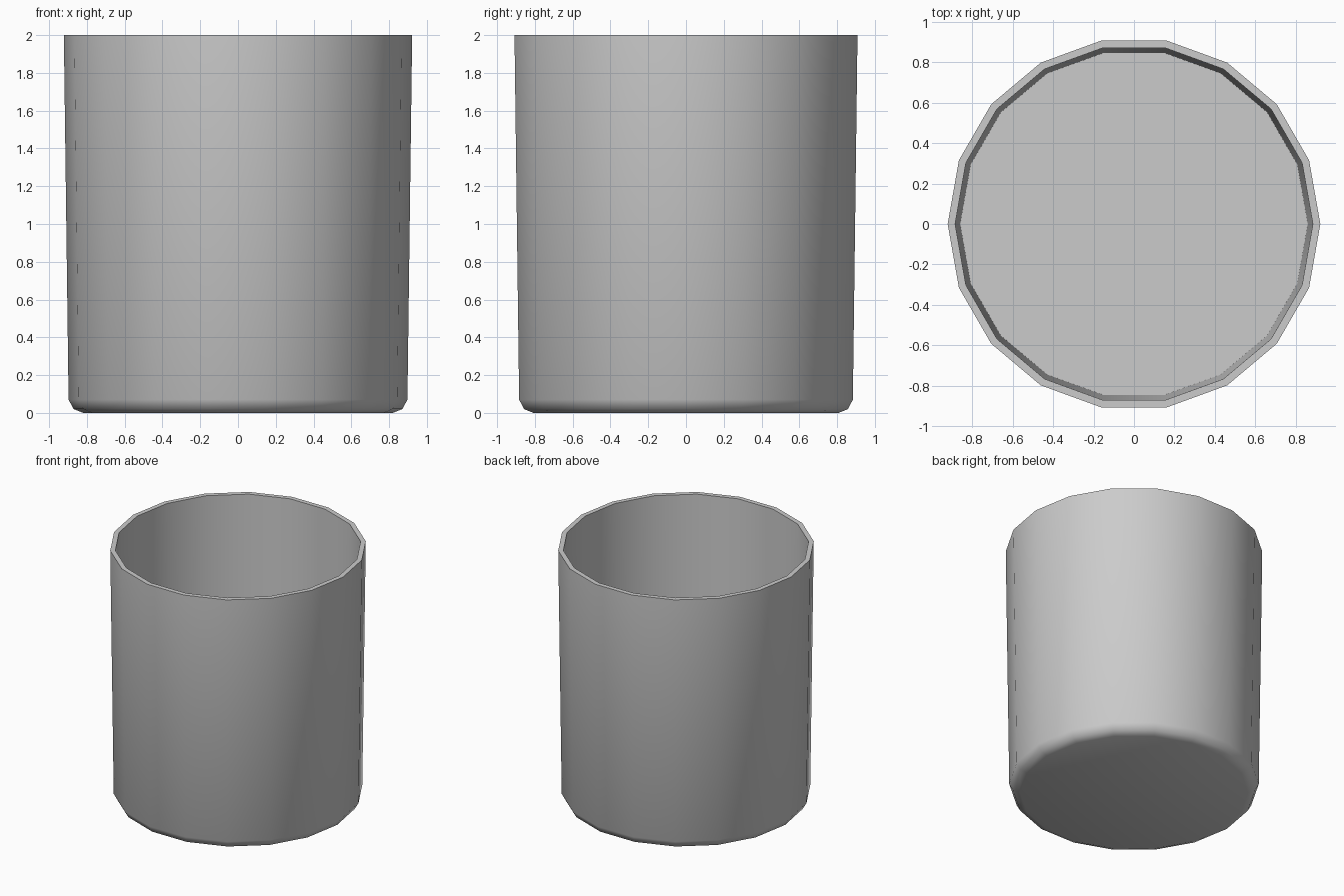
import bpy
import bmesh
import math

cube = bpy.data.objects.get("Cube")
if cube:
    bpy.data.objects.remove(cube, do_unlink=True)

SIDES = 18

# Single grey material
grey = bpy.data.materials.new("plain_grey")
grey.use_nodes = True
colour = (0.6, 0.6, 0.6, 1.0)
grey.diffuse_color = colour
grey.node_tree.nodes["Principled BSDF"].inputs["Base Color"].default_value = colour


def lathe(name, profile, material):
    """Spin (radius, height) points around z and cap both ends."""
    bm = bmesh.new()
    rings = []
    for r, z in profile:
        angles = [math.tau * i / SIDES for i in range(SIDES)]
        rings.append([bm.verts.new((r * math.cos(a), r * math.sin(a), z)) for a in angles])
    for low, high in zip(rings, rings[1:]):
        for i in range(SIDES):
            j = (i + 1) % SIDES
            bm.faces.new((low[i], low[j], high[j], high[i]))
    bm.faces.new(rings[0][::-1])
    bm.faces.new(rings[-1])
    mesh = bpy.data.meshes.new(name)
    bm.to_mesh(mesh)
    bm.free()
    mesh.materials.append(material)
    obj = bpy.data.objects.new(name, mesh)
    bpy.context.collection.objects.link(obj)
    return obj


# Open cup: underside, rounded foot, tapered wall, rim, inner wall, floor
cup = lathe("cup", [
    (0.82, 0.0), (0.87, 0.02), (0.897, 0.07),
    (0.922, 2.0), (0.885, 2.0), (0.86, 0.04),
], grey)

# Smooth wall, crisp rim and floor
bpy.ops.object.select_all(action='DESELECT')
cup.select_set(True)
bpy.context.view_layer.objects.active = cup
bpy.ops.object.shade_smooth_by_angle(angle=math.radians(40))
